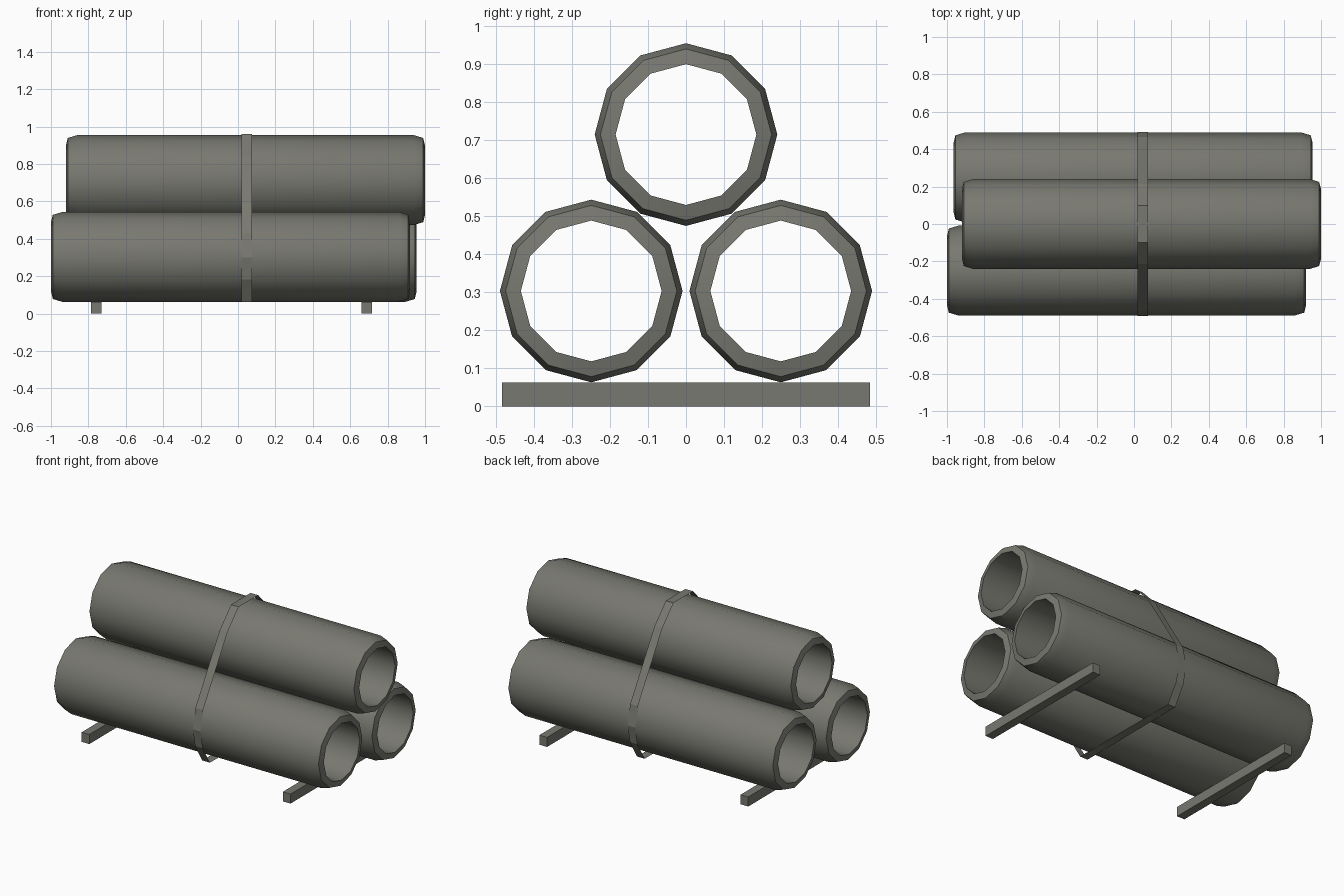
import bpy, bmesh, math

if "Cube" in bpy.data.objects:
    bpy.data.objects.remove(bpy.data.objects["Cube"])

grey = bpy.data.materials.new("weathered_grey")
grey.diffuse_color = (0.19, 0.19, 0.165, 1)
grey.use_nodes = True
grey.node_tree.nodes["Principled BSDF"].inputs["Base Color"].default_value = grey.diffuse_color


def make_object(name, bm, smooth=False):
    mesh = bpy.data.meshes.new(name)
    bm.to_mesh(mesh)
    bm.free()
    mesh.materials.append(grey)
    obj = bpy.data.objects.new(name, mesh)
    bpy.context.collection.objects.link(obj)
    if smooth:
        bpy.ops.object.select_all(action='DESELECT')
        obj.select_set(True)
        bpy.context.view_layer.objects.active = obj
        bpy.ops.object.shade_smooth_by_angle(angle=math.radians(40))
    return obj


def pipe(name, x, y, z, sides=12):
    # closed wall profile (x, radius) with bevelled ends, swept around the x axis
    h = 0.96
    profile = [(-h, 0.185), (-h + 0.01, 0.225), (-h + 0.06, 0.24),
               (h - 0.06, 0.24), (h - 0.01, 0.225), (h, 0.185)]
    bm = bmesh.new()
    rings = []
    for i in range(sides):
        a = 2 * math.pi * i / sides
        rings.append([bm.verts.new((px, r * math.sin(a), r * math.cos(a)))
                      for px, r in profile])
    n = len(profile)
    for i in range(sides):
        a, b = rings[i], rings[(i + 1) % sides]
        for j in range(n):
            k = (j + 1) % n
            bm.faces.new((a[j], a[k], b[k], b[j]))
    bmesh.ops.recalc_face_normals(bm, faces=bm.faces)
    make_object(name, bm, True).location = (x, y, z)


def beam(name, x):
    bm = bmesh.new()
    bmesh.ops.create_cube(bm, size=1)
    bmesh.ops.scale(bm, vec=(0.055, 0.966, 0.062), verts=bm.verts)
    make_object(name, bm).location = (x, 0, 0.031)


# stacked pipes, slightly staggered
pipe("lower_front_pipe", -0.04, -0.249, 0.303)
pipe("lower_back_pipe", -0.005, 0.249, 0.303)
pipe("upper_pipe", 0.04, 0, 0.714)

# support beams
beam("left_beam", -0.758)
beam("right_beam", 0.688)

# thin strap looped round the stack
half = [(0.1, 0.96), (0.215, 0.84), (0.465, 0.43), (0.492, 0.3),
        (0.469, 0.183), (0.395, 0.061)]
loop = half + [(-y, z) for y, z in reversed(half)]
bm = bmesh.new()
pairs = [[bm.verts.new((x, y, z)) for x in (0.02, 0.075)] for y, z in loop]
for i, a in enumerate(pairs):
    b = pairs[(i + 1) % len(pairs)]
    bm.faces.new((a[0], b[0], b[1], a[1]))
bm.normal_update()
for f in bm.faces:
    c = f.calc_center_median()
    c.z -= 0.45
    c.x = 0
    if f.normal.dot(c) < 0:
        f.normal_flip()
make_object("strap", bm)
